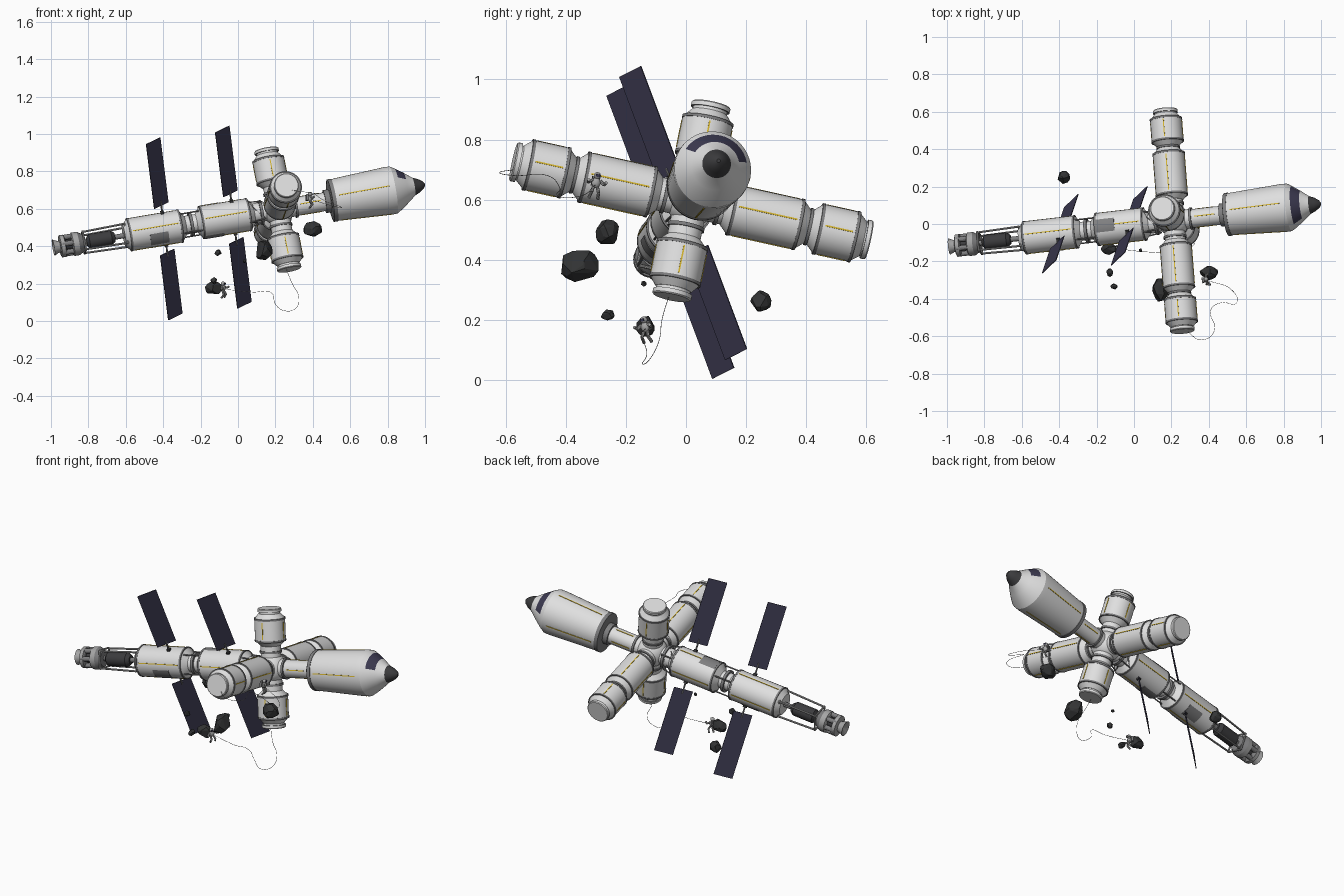
import bpy, bmesh, math, random
from mathutils import Vector, Matrix

if "Cube" in bpy.data.objects:
    bpy.data.objects.remove(bpy.data.objects["Cube"])

random.seed(4)

def mat(name, c):
    m = bpy.data.materials.new(name)
    m.diffuse_color = (*c, 1)
    m.use_nodes = True
    m.node_tree.nodes["Principled BSDF"].inputs["Base Color"].default_value = m.diffuse_color
    return m

HULL, GREY, DARK, NAVY, YELLOW, ROCK, SUIT = MATS = [
    mat("hull_white", (.74, .74, .74)), mat("fitting_grey", (.21, .21, .215)),
    mat("dark_metal", (.045, .045, .048)), mat("panel_navy", (.045, .042, .082)),
    mat("stripe_yellow", (.68, .47, .03)), mat("rock_charcoal", (.033, .034, .035)),
    mat("light_grey", (.38, .38, .38))]

# Station frame: x along the main axis, origin at the hub
U = Vector((.980, .113, .166)).normalized()
W = Vector((-.186, .198, .9625))
W = (W - U * W.dot(U)).normalized()
V = W.cross(U)
M = Matrix((U, V, W)).transposed().to_4x4()
M.translation = (.213, .018, .596)
R = math.radians

def finish(bm, name, mx, mats, smooth=True):
    bmesh.ops.recalc_face_normals(bm, faces=bm.faces[:])
    me = bpy.data.meshes.new(name)
    bm.to_mesh(me)
    bm.free()
    for m in mats:
        me.materials.append(m)
    ob = bpy.data.objects.new(name, me)
    bpy.context.collection.objects.link(ob)
    ob.matrix_world = mx
    if smooth:
        bpy.ops.object.select_all(action='DESELECT')
        ob.select_set(True)
        bpy.context.view_layer.objects.active = ob
        bpy.ops.object.shade_smooth_by_angle(angle=R(25))
    return ob

def lathe(name, prof, mx=M, n=32, rule=None):
    """prof: (position, radius, material of the segment that follows)"""
    bm = bmesh.new()
    rings = [[bm.verts.new((s, r * math.cos(2 * math.pi * i / n), r * math.sin(2 * math.pi * i / n)))
              for i in range(n)] for s, r, _ in prof]
    for k in range(len(prof) - 1):
        for i in range(n):
            j = (i + 1) % n
            f = bm.faces.new((rings[k][i], rings[k][j], rings[k + 1][j], rings[k + 1][i]))
            m = prof[k][2]
            if rule:
                m = rule(k, 360 * (i + .5) / n) or m
            f.material_index = MATS.index(m)
    for ring, m in ((rings[0], prof[0][2]), (rings[-1], prof[-1][2])):
        bm.faces.new(ring).material_index = MATS.index(m)
    return finish(bm, name, mx, MATS)

def rods(name, pairs, r, m, mx=M, n=8):
    bm = bmesh.new()
    for a, b in pairs:
        a, b = Vector(a), Vector(b)
        d = b - a
        t = Matrix.Translation((a + b) / 2) @ d.to_track_quat('Z', 'Y').to_matrix().to_4x4()
        bmesh.ops.create_cone(bm, cap_ends=True, segments=n, radius1=r, radius2=r, depth=d.length, matrix=t)
    return finish(bm, name, mx, [m])

def boxes(name, items, m, mx=M):
    """items: (size, matrix)"""
    bm = bmesh.new()
    for size, t in items:
        bmesh.ops.create_cube(bm, size=1, matrix=t @ Matrix.Diagonal((*size, 1)))
    return finish(bm, name, mx, [m], False)

def around(angle, s, r, slope=0):
    return Matrix.Rotation(R(angle), 4, 'X') @ Matrix.Translation((s, r, 0)) @ Matrix.Rotation(slope, 4, 'Z')

def polar(s, r, a):
    return (s, r * math.cos(R(a)), r * math.sin(R(a)))

def stripes(name, s0, s1, r0, r1, mx=M):
    slope = math.atan2(r1 - r0, s1 - s0)
    boxes(name, [((s1 - s0, .004, .005), around(a, (s0 + s1) / 2, (r0 + r1) / 2, slope))
                 for a in (0, 90, 180, 270)], YELLOW, mx)

def module(name, s0, s1, r, neck0, neck1, mx=M):
    """cylinder with thin grey end rings and white tapers down to its necks"""
    lathe(name, [(s0 - .025, neck0, HULL), (s0, r - .004, GREY), (s0, r + .002, GREY), (s0 + .01, r + .002, GREY),
                 (s0 + .01, r, HULL), (s1 - .01, r, GREY), (s1 - .01, r + .002, GREY), (s1, r + .002, GREY),
                 (s1, r - .004, HULL), (s1 + .025, neck1, HULL)], mx)
    stripes(name + "_stripes", s0 + .018, s1 - .018, r, r, mx)

def port(name, s0, s1, mx):
    lathe(name, [(s0, .058, HULL), (s1 - .018, .058, GREY), (s1 - .018, .066, HULL), (s1 - .004, .066, HULL),
                 (s1, .062, HULL)], mx)

# Hub ball
bm = bmesh.new()
bmesh.ops.create_uvsphere(bm, u_segments=32, v_segments=16, radius=.085)
finish(bm, "hub", M, [HULL])

# Four side arms: two long ones sideways, two short ones up and down
ARMS = {"left": Matrix.Rotation(R(90), 4, 'Z'), "right": Matrix.Rotation(R(-90), 4, 'Z'),
        "upper": Matrix.Rotation(R(-90), 4, 'Y'), "lower": Matrix.Rotation(R(90), 4, 'Y')}
for side, rot in ARMS.items():
    mx = M @ rot
    lathe(side + "_neck", [(.03, .056, HULL), (.085, .056, GREY), (.085, .062, GREY), (.097, .062, GREY),
                           (.097, .056, HULL), (.14, .056, HULL)], mx)
    if side in ("left", "right"):
        module(side + "_inner_module", .135, .37, .085, .058, .058, mx)
        lathe(side + "_link", [(.37, .058, HULL), (.395, .058, GREY), (.395, .063, GREY), (.405, .063, GREY),
                               (.405, .058, HULL), (.45, .058, HULL)], mx)
        module(side + "_outer_module", .43, .56, .085, .058, .06, mx)
        port(side + "_port", .57, .608, mx)
    else:
        module(side + "_module", .15, .28, .085, .056, .06, mx)
        port(side + "_port", .29, .333, mx)

# Crew capsule: neck, tapered body, cone with wraparound window, dark tip
lathe("capsule_neck", [(.03, .052, HULL), (.09, .052, GREY), (.09, .06, GREY), (.102, .06, GREY),
                       (.102, .05, HULL), (.255, .05, GREY), (.255, .062, GREY), (.3, .062, GREY)])
stripes("capsule_neck_stripes", .12, .23, .05, .05)
lathe("capsule", [(.283, .095, GREY), (.287, .110, GREY), (.287, .115, GREY), (.307, .116, GREY), (.307, .113, HULL),
                  (.60, .129, HULL), (.63, .128, HULL), (.655, .113, HULL), (.70, .081, HULL), (.742, .048, DARK),
                  (.77, .036, DARK), (.793, .02, DARK), (.803, .006, DARK)], n=48,
      rule=lambda k, a: NAVY if k == 7 and 22 < a < 158 else None)
stripes("capsule_stripes", .325, .60, .114, .129)

# Two rear modules with links between them and toward the hub
module("front_service_module", -.42, -.157, .088, .05, .055)
module("rear_service_module", -.815, -.53, .088, .06, .05)
lathe("service_link", [(-.56, .05, HULL), (-.482, .05, GREY), (-.482, .064, GREY), (-.466, .064, GREY),
                       (-.466, .05, HULL), (-.39, .05, HULL)])
lathe("hub_link", [(-.14, .055, HULL), (-.1, .055, GREY), (-.1, .066, GREY), (-.085, .066, GREY), (-.085, .05, HULL),
                   (-.03, .05, HULL)])
cage = []
for i in range(4):
    a = 45 + 90 * i
    cage += [(polar(-.535, .076, a), polar(-.415, .076, a)), (polar(-.16, .08, a), polar(-.08, .066, a)),
             (polar(-.16, .08, a), polar(-.08, .066, a + 90))]
rods("link_struts", cage, .004, GREY)

# Grey equipment plates curved around the modules
def patch(name, s0, s1, mid, half, r=.091):
    bm = bmesh.new()
    rows = [[bm.verts.new(polar(s, q, mid - half + half * i / 4)) for i in range(9)]
            for s, q in ((s0, r - .005), (s0, r), (s1, r), (s1, r - .005))]
    for k in range(3):
        for i in range(8):
            bm.faces.new((rows[k][i], rows[k][i + 1], rows[k + 1][i + 1], rows[k + 1][i]))
    finish(bm, name, M, [GREY])

for i, (s, a) in enumerate(((-.36, 90), (-.36, 270), (-.66, 225), (-.66, 315))):
    patch("equipment_plate_%d" % i, s - .05, s + .05, a, 23)

# Solar wings: tilted blades on booms
for label, s in (("front", -.243), ("rear", -.62)):
    base = M @ Matrix.Translation((s, 0, 0)) @ Matrix.Rotation(R(32), 4, 'X')
    for sg, side in ((1, "upper"), (-1, "lower")):
        nm = label + "_" + side
        rods(nm + "_boom", [((0, 0, sg * .07), (0, 0, sg * .16))], .005, GREY, base)
        boxes(nm + "_joint", [((.018, .018, .02), Matrix.Translation((0, 0, sg * .09)))], DARK, base)
        boxes(nm + "_solar_panel", [((.11, .004, .372), Matrix.Rotation(R(37), 4, 'Z') @
                                     Matrix.Translation((0, 0, sg * .32)))], NAVY, base)

# Tail truss around a dark fuel tank
truss = []
S = [-.83, -.95, -1.06]
for i in range(4):
    a = 45 + 90 * i
    truss += [(polar(S[0], .075, a), polar(S[2], .068, a))]
    for k in (0, 2):
        truss += [(polar(S[k], .072, a), polar(S[k], .072, a + 90))]
rods("tail_truss", truss, .0055, SUIT)
lathe("fuel_tank", [(-1.045, .02, DARK), (-1.03, .04, DARK), (-.91, .04, DARK), (-.89, .025, DARK)])
lathe("tank_pipe", [(-1.12, .014, GREY), (-.8, .014, GREY)], n=16)

# Engine block: two plates, ring of small tanks, flared nozzle
lathe("engine_front_plate", [(-1.125, .055, SUIT), (-1.12, .063, SUIT), (-1.09, .063, GREY), (-1.06, .045, GREY)])
lathe("engine_core", [(-1.18, .03, DARK), (-1.1, .03, DARK)])
rods("engine_tanks", [(polar(-1.18, .047, 60 * i), polar(-1.12, .047, 60 * i)) for i in range(6)], .014, GREY, n=12)
lathe("engine_rear_plate", [(-1.19, .05, SUIT), (-1.186, .06, SUIT), (-1.165, .06, GREY), (-1.16, .05, GREY)])
lathe("engine_nozzle", [(-1.21, .008, SUIT), (-1.225, .039, SUIT), (-1.225, .044, SUIT), (-1.205, .034, SUIT),
                        (-1.185, .03, SUIT)])

# Astronauts: helmet, torso, pack and limbs
def astronaut(name, loc, rot):
    mx = Matrix.Translation(loc) @ Matrix.Rotation(R(rot[0]), 4, 'X') @ Matrix.Rotation(R(rot[1]), 4, 'Z')
    bm = bmesh.new()
    bmesh.ops.create_uvsphere(bm, u_segments=16, v_segments=10, radius=.012, matrix=Matrix.Translation((0, 0, .03)))
    bmesh.ops.create_uvsphere(bm, u_segments=16, v_segments=10, radius=.015,
                              matrix=Matrix.Translation((0, 0, .006)) @ Matrix.Diagonal((1, .8, 1.2, 1)))
    finish(bm, name + "_body", mx, [SUIT])
    limbs = []
    for x in (-1, 1):
        limbs += [((x * .012, 0, .015), (x * .027, -.006, .004)), ((x * .027, -.006, .004), (x * .03, -.02, .012)),
                  ((x * .007, 0, -.008), (x * .012, -.012, -.026)), ((x * .012, -.012, -.026), (x * .015, .002, -.046))]
    rods(name + "_limbs", limbs, .0055, SUIT, mx)
    boxes(name + "_backpack", [((.026, .012, .032), Matrix.Translation((0, .016, .01)))], GREY, mx)
    boxes(name + "_visor", [((.013, .006, .009), Matrix.Translation((0, -.010, .031)))], NAVY, mx)

astronaut("lower_astronaut", (-.08, -.135, .17), (10, 60))
astronaut("upper_astronaut", (.385, -.30, .65), (-10, 100))

# Tethers
def tether(name, pts):
    cu = bpy.data.curves.new(name, 'CURVE')
    cu.dimensions = '3D'
    cu.bevel_depth, cu.bevel_resolution, cu.resolution_u = .0011, 1, 8
    sp = cu.splines.new('BEZIER')
    sp.bezier_points.add(len(pts) - 1)
    for p, co in zip(sp.bezier_points, pts):
        p.co = co
        p.handle_left_type = p.handle_right_type = 'AUTO'
    cu.materials.append(SUIT)
    bpy.context.collection.objects.link(bpy.data.objects.new(name, cu))

tether("lower_tether", [(.25, -.05, .30), (.29, -.08, .20), (.325, -.09, .13), (.31, -.12, .07), (.25, -.145, .055),
                        (.2, -.13, .09), (.18, -.15, .15), (.08, -.15, .155), (-.07, -.135, .17)])
tether("upper_tether", [(.28, -.57, .70), (.36, -.62, .69), (.43, -.57, .68), (.41, -.46, .68), (.47, -.42, .64),
                        (.55, -.42, .61), (.53, -.36, .61), (.39, -.30, .65)])

# Drifting rocks: faceted hulls of scattered points
ROCKS = [((.135, -.355, .38), (.053, .064, .058)), ((.40, -.26, .49), (.05, .04, .044)),
         ((-.375, .25, .26), (.036, .034, .037)), ((-.107, -.335, .366), (.019, .018, .017)),
         ((-.13, -.26, .217), (.019, .025, .018)), ((-.13, -.135, .175), (.045, .032, .04)),
         ((.035, -.14, .32), (.01, .01, .01))]
for i, (loc, rad) in enumerate(ROCKS):
    bm = bmesh.new()
    for _ in range(34):
        d = Vector([random.gauss(0, 1) for _ in range(3)]).normalized() * random.uniform(.9, 1.08)
        bm.verts.new([a * b for a, b in zip(d, rad)])
    bmesh.ops.convex_hull(bm, input=bm.verts[:])
    bmesh.ops.delete(bm, geom=[v for v in bm.verts if not v.link_faces], context='VERTS')
    finish(bm, "rock_%d" % i, Matrix.Translation(loc), [ROCK], False)
